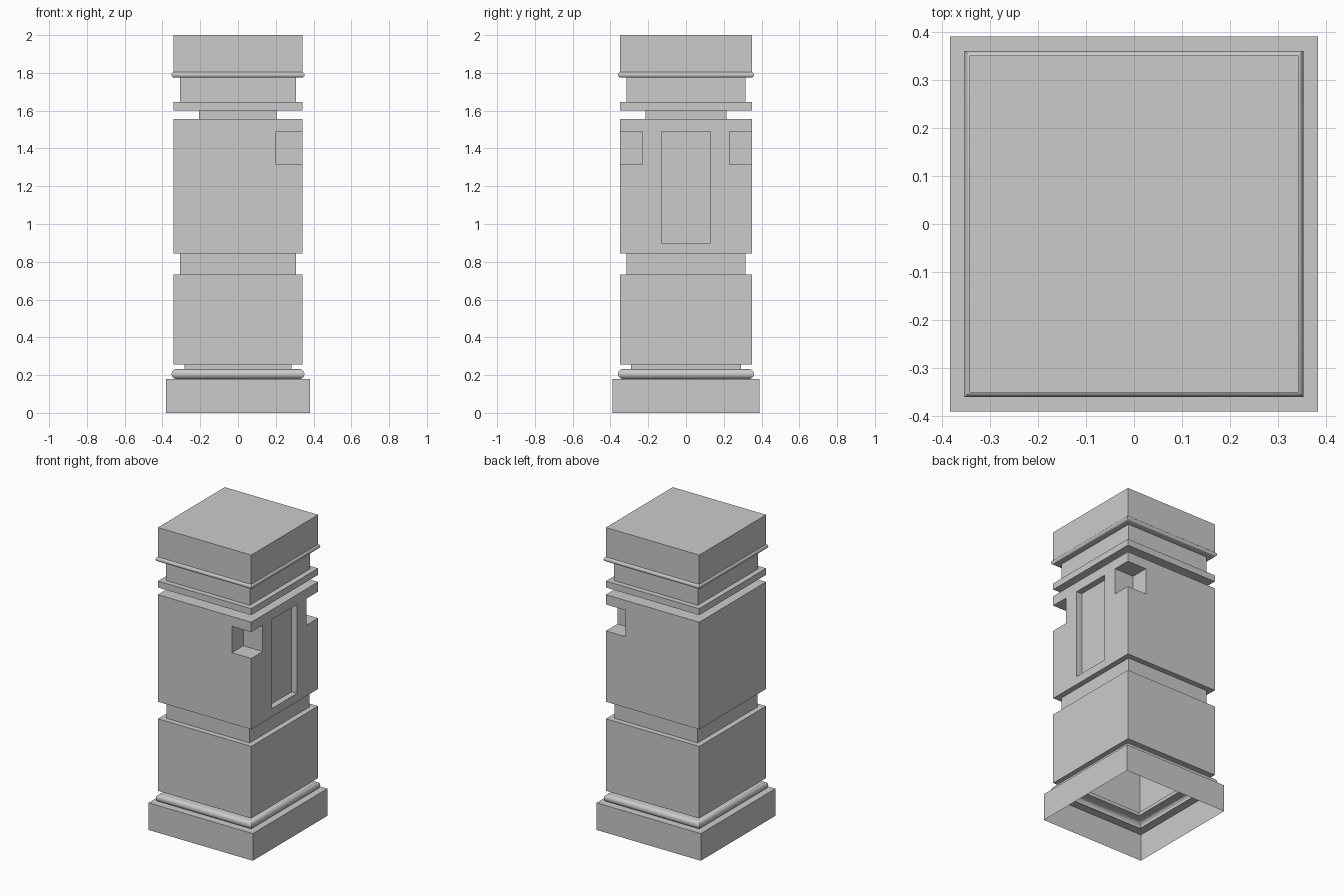
import bpy, bmesh, math

if "Cube" in bpy.data.objects:
    bpy.data.objects.remove(bpy.data.objects["Cube"])

DY = 0.008  # the pillar is slightly deeper than wide


def bead(half, z0, z1, n=8):
    """Half-round moulding between two heights."""
    r, zc = (z1 - z0) / 2, (z0 + z1) / 2
    return [(half - r + r * math.cos(a), zc + r * math.sin(a))
            for a in (-math.pi / 2 + math.pi * i / n for i in range(n + 1))]


def band(half, z0, z1):
    """Straight square course between two heights."""
    return [(half, z0), (half, z1)]


# Stepped profile (half width, height), bottom to top
profile = (band(0.382, 0, 0.18) + bead(0.352, 0.18, 0.232)
           + band(0.282, 0.232, 0.255) + band(0.342, 0.255, 0.732)
           + band(0.306, 0.732, 0.845) + band(0.342, 0.845, 1.555)
           + band(0.206, 1.555, 1.602) + band(0.342, 1.602, 1.645)
           + band(0.307, 1.645, 1.775) + bead(0.352, 1.775, 1.805)
           + band(0.342, 1.805, 2.0))

# Pillar: square rings joined along the profile
bm = bmesh.new()
rings = [[bm.verts.new((sx * h, sy * (h + DY), z))
          for sx, sy in ((-1, -1), (1, -1), (1, 1), (-1, 1))] for h, z in profile]
for a, b in zip(rings, rings[1:]):
    for i in range(4):
        j = (i + 1) % 4
        bm.faces.new((a[i], a[j], b[j], b[i]))
bm.faces.new(rings[-1])
bm.faces.new(rings[0][::-1])
bmesh.ops.recalc_face_normals(bm, faces=bm.faces)
mesh = bpy.data.meshes.new("pillar")
bm.to_mesh(mesh)
bm.free()
pillar = bpy.data.objects.new("pillar", mesh)
bpy.context.collection.objects.link(pillar)


def cut(name, lo, hi):
    """Subtract a box from the pillar."""
    bpy.ops.mesh.primitive_cube_add(size=1, location=[(a + b) / 2 for a, b in zip(lo, hi)])
    box = bpy.context.object
    box.name = name
    box.scale = [b - a for a, b in zip(lo, hi)]
    box.hide_render = True
    mod = pillar.modifiers.new(name, 'BOOLEAN')
    mod.operation, mod.solver, mod.object = 'DIFFERENCE', 'EXACT', box
    bpy.context.view_layer.objects.active = pillar
    bpy.ops.object.modifier_apply(modifier=mod.name)
    bpy.data.objects.remove(box)


# Corner notches and the recessed panel on the right side
cut("front_notch", (0.2, -0.5, 1.315), (0.5, -0.23, 1.49))
cut("back_notch", (0.2, 0.23, 1.315), (0.5, 0.5, 1.49))
cut("panel_recess", (0.302, -0.13, 0.90), (0.5, 0.13, 1.49))

# Open the hollow underside
bm = bmesh.new()
bm.from_mesh(pillar.data)
bottom = [f for f in bm.faces if all(v.co.z < 0.001 for v in f.verts)]
bmesh.ops.delete(bm, geom=bottom, context='FACES_ONLY')
bm.to_mesh(pillar.data)
bm.free()

# Smooth the round mouldings only
bpy.ops.object.select_all(action='DESELECT')
pillar.select_set(True)
bpy.context.view_layer.objects.active = pillar
bpy.ops.object.shade_smooth_by_angle(angle=math.radians(30))
